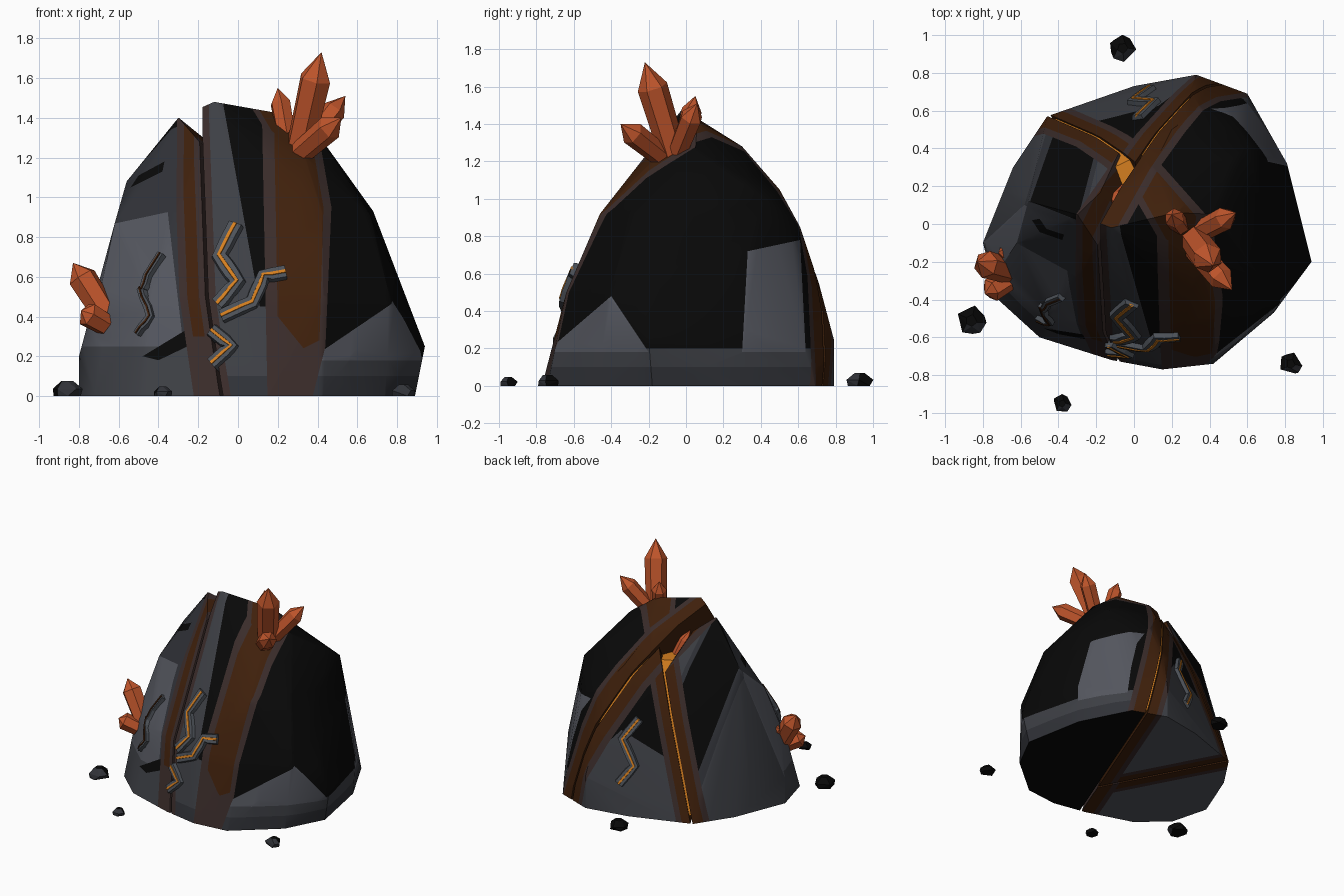
import bpy, bmesh, random
from math import pi, cos, sin
from mathutils import Vector as V
from mathutils.bvhtree import BVHTree

old = bpy.data.objects.get("Cube")
if old:
    bpy.data.objects.remove(old)

# Materials
BLACK, SLATE, MID, DARK, BROWN, TRIM, AMBER, CRYSTAL, RIM = range(9)
COLOURS = [("black_rock", (.0025, .0025, .0025)), ("slate", (.088, .093, .112)),
           ("mid_slate", (.047, .05, .059)), ("dark_slate", (.03, .032, .039)),
           ("dark_brown", (.05, .0145, .0035)), ("brown_trim", (.042, .025, .023)),
           ("amber_glow", (.66, .21, .014)), ("orange_crystal", (.52, .09, .024)),
           ("grey_rim", (.075, .085, .1))]
MATS = []
for name, rgb in COLOURS:
    m = bpy.data.materials.new(name)
    m.use_nodes = True
    m.diffuse_color = (*rgb, 1)
    m.node_tree.nodes["Principled BSDF"].inputs["Base Color"].default_value = (*rgb, 1)
    MATS.append(m)


def finish(bm, name):
    bmesh.ops.recalc_face_normals(bm, faces=bm.faces)
    me = bpy.data.meshes.new(name)
    for m in MATS:
        me.materials.append(m)
    bm.to_mesh(me)
    bm.free()
    ob = bpy.data.objects.new(name, me)
    bpy.context.scene.collection.objects.link(ob)
    return ob


def hull(points, mat=BLACK):
    bm = bmesh.new()
    for p in points:
        bm.verts.new(p)
    r = bmesh.ops.convex_hull(bm, input=bm.verts)
    loose = {g for g in r["geom_interior"] + r["geom_unused"] if isinstance(g, bmesh.types.BMVert)}
    bmesh.ops.delete(bm, geom=list(loose), context='VERTS')
    bmesh.ops.recalc_face_normals(bm, faces=bm.faces)
    for f in bm.faces:
        f.material_index = mat
    return bm


def clip(bm, co, no, mat):
    """Cut away the side the normal points to and cap the cut."""
    r = bmesh.ops.bisect_plane(bm, geom=bm.verts[:] + bm.edges[:] + bm.faces[:], dist=1e-5,
                               plane_co=co, plane_no=no, clear_outer=True)
    edges = [g for g in r["geom_cut"] if isinstance(g, bmesh.types.BMEdge)]
    before = set(bm.faces)
    bmesh.ops.contextual_create(bm, geom=edges)
    for f in set(bm.faces) - before:
        f.material_index = mat
    bmesh.ops.recalc_face_normals(bm, faces=bm.faces)


def paint(bm, planes, mat, facing=None):
    """Cut the faces along a convex region and colour what lies inside it."""
    def inside(n):
        bm.normal_update()
        return [f for f in bm.faces
                if (facing is None or f.normal.dot(V(facing)) > .1)
                and all((f.calc_center_median() - c).dot(d) < 0 for c, d in planes[:n])]
    for i, (co, no) in enumerate(planes):
        faces = inside(i)
        if not faces:
            return
        geom = set(faces) | {e for f in faces for e in f.edges} | {v for f in faces for v in f.verts}
        bmesh.ops.bisect_plane(bm, geom=list(geom), dist=1e-4, plane_co=co, plane_no=no)
    for f in inside(len(planes)):
        f.material_index = mat


def prism(axis, poly):
    """Side planes of a convex polygon seen along one axis."""
    pts = [V(p[:axis] + (0,) + p[axis:]) for p in poly]
    mid = sum(pts, V()) / len(pts)
    along = V([float(i == axis) for i in range(3)])
    out = []
    for a, b in zip(pts, pts[1:] + pts[:1]):
        n = (b - a).cross(along).normalized()
        out.append((a, n if n.dot(a - mid) > 0 else -n))
    return out


# Boulder outline: ground ring, then shoulders and top
GROUND = [(-.12, -.72), (.15, -.77), (.42, -.74), (.74, -.47), (.89, -.18), (.8, .3), (.6, .69),
          (.33, .79), (0, .73), (-.46, .57), (-.64, .3), (-.8, -.1), (-.72, -.4), (-.5, -.6)]
UPPER = [(.94, -.2, .25), (.81, .32, .3), (-.8, -.1, .2), (.05, -.64, .5), (.43, -.64, .5),
         (.42, -.46, .92), (.34, -.18, 1.2), (.77, -.42, .47), (.66, -.28, .92), (.68, -.05, .93),
         (.45, .05, 1.25), (.22, .06, 1.42), (-.16, 0, 1.45), (-.12, -.02, 1.48), (.1, .3, 1.28),
         (.2, .5, 1.05), (.35, .61, .85), (.3, .71, .55), (.33, .79, .25), (.68, .35, .82),
         (.6, .42, 1), (.52, .58, .75), (-.3, .05, 1.4), (-.56, .12, 1.08), (-.62, -.1, .87),
         (-.45, -.48, .5), (-.28, .44, .7), (-.72, -.25, .4)]
POINTS = [(x, y, 0) for x, y in GROUND] + UPPER

# Two fracture planes split the boulder in three
C1, N1 = V((-.08, -.72, 0)), V((2.16, -.85, .58)).normalized()
C2, N2 = V((.08, -.42, 0)), V((1.2, .64, -.32)).normalized()
GAP = .008
FRONT, BACK, RIGHT, UP, DOWN = (0, -1, 0), (0, 1, 0), (1, 0, 0), (0, 0, 1), (0, 0, -1)
OFF_GROUND = (V((0, 0, .001)), V(DOWN))


def below(z):
    return (V((0, 0, z)), V(UP))


def band(bm, co, no, width, facing=None):
    """Brown edge with a paler trim, beside a fracture; no points into the chunk."""
    for d, mat in ((width + .04, TRIM), (width, BROWN)):
        paint(bm, [(co + no * d, no)], mat, facing)


# Right chunk
bm = hull(POINTS)
clip(bm, C1 + N1 * GAP, -N1, BROWN)
paint(bm, [below(.2), OFF_GROUND], MID)
paint(bm, [below(.1), OFF_GROUND], DARK)
for poly in ([(-.75, .18), (-.4, .48), (-.2, .18)], [(.3, .18), (.64, .18), (.61, .78), (.33, .72)]):
    paint(bm, prism(0, poly), SLATE, RIGHT)
paint(bm, prism(1, [(-.2, .2), (.2, .2), (.2, .45), (-.2, .45)]), MID, FRONT)
paint(bm, prism(1, [(-.25, .45), (.11, .45), (-.08, 1.5), (-.25, 1.5)]), MID, FRONT)
paint(bm, prism(1, [(.12, 1.45), (.4, 1.35), (.47, .95), (.44, .25), (.35, -.1), (.15, -.1)]), TRIM, FRONT)
paint(bm, prism(1, [(.18, 1.45), (.36, 1.35), (.43, .95), (.41, .28), (.33, .24), (.2, .4)]), BROWN, FRONT)
paint(bm, prism(2, [(-.06, .25), (.05, .42), (.38, .05), (.34, -.16), (.12, -.06)]), TRIM, UP)
paint(bm, prism(2, [(-.02, .26), (.05, .36), (.33, .04), (.3, -.16), (.17, -.08)]), BROWN, UP)
band(bm, C1, N1, .1, BACK)
paint(bm, [(C1 + N1 * .045, N1)], TRIM, FRONT)
rocks = [finish(bm, "right_rock_chunk")]

# Left chunk, with a worn inner top edge and corner
bm = hull(POINTS, SLATE)
clip(bm, C1 - N1 * GAP, N1, BROWN)
clip(bm, C2 - N2 * GAP, N2, BROWN)
clip(bm, V((-.3, .04, 1.4)), V((.68, -.1, .72)), BROWN)
clip(bm, V((-.14, .12, 1.27)), V((.8, .3, .52)), BROWN)
paint(bm, [below(2)], MID, BACK)
paint(bm, [below(.25)], MID, FRONT)
paint(bm, prism(1, [(-.75, .84), (-.1, .98), (-.1, 1.5), (-.75, 1.5)]), DARK, FRONT)
paint(bm, prism(1, [(-.36, .98), (-.1, .98), (-.1, .2), (-.28, .3)]), DARK, FRONT)
paint(bm, prism(1, [(-.54, 1.05), (-.38, 1.13), (-.37, 1.18), (-.5, 1.11)]), BLACK, FRONT)
paint(bm, prism(1, [(-.48, .2), (-.4, .18), (-.15, .3), (-.2, .37)]), BLACK, FRONT)
paint(bm, prism(2, [(-.46, .5), (-.17, .42), (-.28, -.02), (-.58, .1)]), DARK, UP)
paint(bm, prism(2, [(-.43, .46), (-.2, .4), (-.3, .02), (-.55, .12)]), BLACK, UP)
band(bm, C2, -N2, .08)
band(bm, C1, -N1, .1)
paint(bm, [below(.3), (C1 - N1 * .12, -N1)], TRIM, FRONT)
paint(bm, [(C1 - N1 * .04, -N1)], TRIM, FRONT)
rocks.append(finish(bm, "left_rock_chunk"))

# Back chunk
bm = hull(POINTS, MID)
clip(bm, C1 - N1 * GAP, N1, BROWN)
clip(bm, C2 + N2 * GAP, -N2, BROWN)
paint(bm, [below(.01)], SLATE, DOWN)
paint(bm, prism(1, [(.55, .1), (.12, .62), (.05, 1.25), (.4, 1)]), BLACK, BACK)
paint(bm, prism(1, [(.13, .61), (-.2, .45), (.05, 1.2)]), BLACK, BACK)
band(bm, C2, N2, .07)
band(bm, C1, -N1, .08)
rocks.append(finish(bm, "back_rock_chunk"))

# Glowing core seen deep in the fractures
bm = hull([V((0, .05, .5)) + (V(p) - V((0, 0, .5))) * .9 for p in POINTS], AMBER)
clip(bm, V((0, 0, 1.1)), V(UP), AMBER)
clip(bm, V((0, -.35, 0)), V(FRONT), AMBER)
finish(bm, "glowing_core")

for ob in rocks:
    ob.select_set(True)
bpy.context.view_layer.objects.active = rocks[0]
bpy.ops.object.shade_smooth_by_angle(angle=.5)

# Veins: raised ribbons laid on the surface
surface = hull(POINTS)
tree = BVHTree.FromBMesh(surface)
surface.free()


def ribbon(name, path, side, w, low, high, mat):
    fine = [V(a).lerp(V(b), t / 3) for a, b in zip(path, path[1:]) for t in range(3)] + [V(path[-1])]
    hits = [tree.ray_cast(V((p.x, side * 3, p.y)), V((0, -side, 0))) for p in fine]
    pts = [h[0] for h in hits]
    bm, rings, last = bmesh.new(), [], len(pts) - 1
    for i, (p, n, *_) in enumerate(hits):
        s = (pts[min(i + 1, last)] - pts[max(i - 1, 0)]).normalized().cross(n)
        rings.append([bm.verts.new(p + s * a + n * b)
                      for a, b in ((-w, low), (-w * .7, high), (w * .7, high), (w, low))])
    for a, b in zip(rings, rings[1:]):
        for k in range(4):
            bm.faces.new((a[k], a[k - 1], b[k - 1], b[k]))
    bm.faces.new(rings[0])
    bm.faces.new(rings[-1])
    for f in bm.faces:
        f.material_index = mat
    finish(bm, name)


VEINS = [("front_vein_upper", -1, .05, AMBER, [(-.01, .86), (-.09, .7), (0, .57), (-.1, .46)]),
         ("front_vein_side", -1, .045, AMBER, [(.24, .62), (.13, .6), (.07, .47), (-.08, .4)]),
         ("front_vein_lower", -1, .042, AMBER, [(-.13, .33), (-.03, .25), (-.13, .16)]),
         ("left_vein_upper", -1, .026, BROWN, [(-.38, .71), (-.45, .6), (-.47, .53)]),
         ("left_vein_lower", -1, .026, BROWN, [(-.48, .54), (-.44, .4), (-.5, .31)]),
         ("back_vein", 1, .042, AMBER, [(.02, .7), (.11, .55), (.0, .37), (.09, .23)])]
for name, side, w, mat, path in VEINS:
    ribbon(name + "_rim", path, side, w, -.03, .025, RIM)
    ribbon(name + "_inlay", path, side, w * .25, .015, .03, mat)


# Crystals: six-sided shafts with pointed tips
def crystal(name, base, tip, r):
    base, tip = V(base), V(tip)
    axis = tip - base
    rot = axis.to_track_quat('Z', 'Y')
    bm = bmesh.new()
    rings = [[bm.verts.new(base + axis * t + rot @ V((cos(k * pi / 3), sin(k * pi / 3), 0)) * r * s)
              for k in range(6)] for t, s in ((0, .9), (.73, 1))]
    top = bm.verts.new(tip)
    bm.faces.new(rings[0])
    for k in range(6):
        bm.faces.new((rings[0][k - 1], rings[0][k], rings[1][k], rings[1][k - 1]))
        bm.faces.new((rings[1][k - 1], rings[1][k], top))
    for f in bm.faces:
        f.material_index = CRYSTAL
    finish(bm, name)


crystal("top_crystal_main", (.31, -.07, 1.24), (.42, -.22, 1.73), .082)
crystal("top_crystal_front", (.31, -.12, 1.22), (.52, -.35, 1.4), .066)
crystal("top_crystal_right", (.33, -.05, 1.24), (.54, .06, 1.51), .062)
crystal("top_crystal_left", (.25, -.02, 1.27), (.2, .05, 1.55), .054)
crystal("side_crystal_main", (-.66, -.25, .4), (-.83, -.2, .67), .074)
crystal("side_crystal_front", (-.67, -.3, .36), (-.79, -.37, .43), .064)
crystal("side_crystal_back", (-.66, -.2, .44), (-.68, -.12, .58), .045)
crystal("fracture_crystal", (-.02, .22, .98), (-.11, .1, 1.27), .045)

# Loose stones
random.seed(4)
STONES = [(-.06, .93, .072), (-.86, -.51, .08), (-.38, -.95, .05), (.83, -.74, .062)]
for i, (x, y, r) in enumerate(STONES):
    ring = [(x + r * cos(a) * k, y + r * sin(a) * k, z) for z, k in ((0, .9), (r * .45, 1), (r * .95, .4))
            for a in [j * pi * .4 + random.uniform(-.4, .4) for j in range(5)]]
    bm = hull(ring)
    for f in bm.faces:
        if f.normal.y < -.3:
            f.material_index = DARK
    finish(bm, f"loose_stone_{i + 1}")
